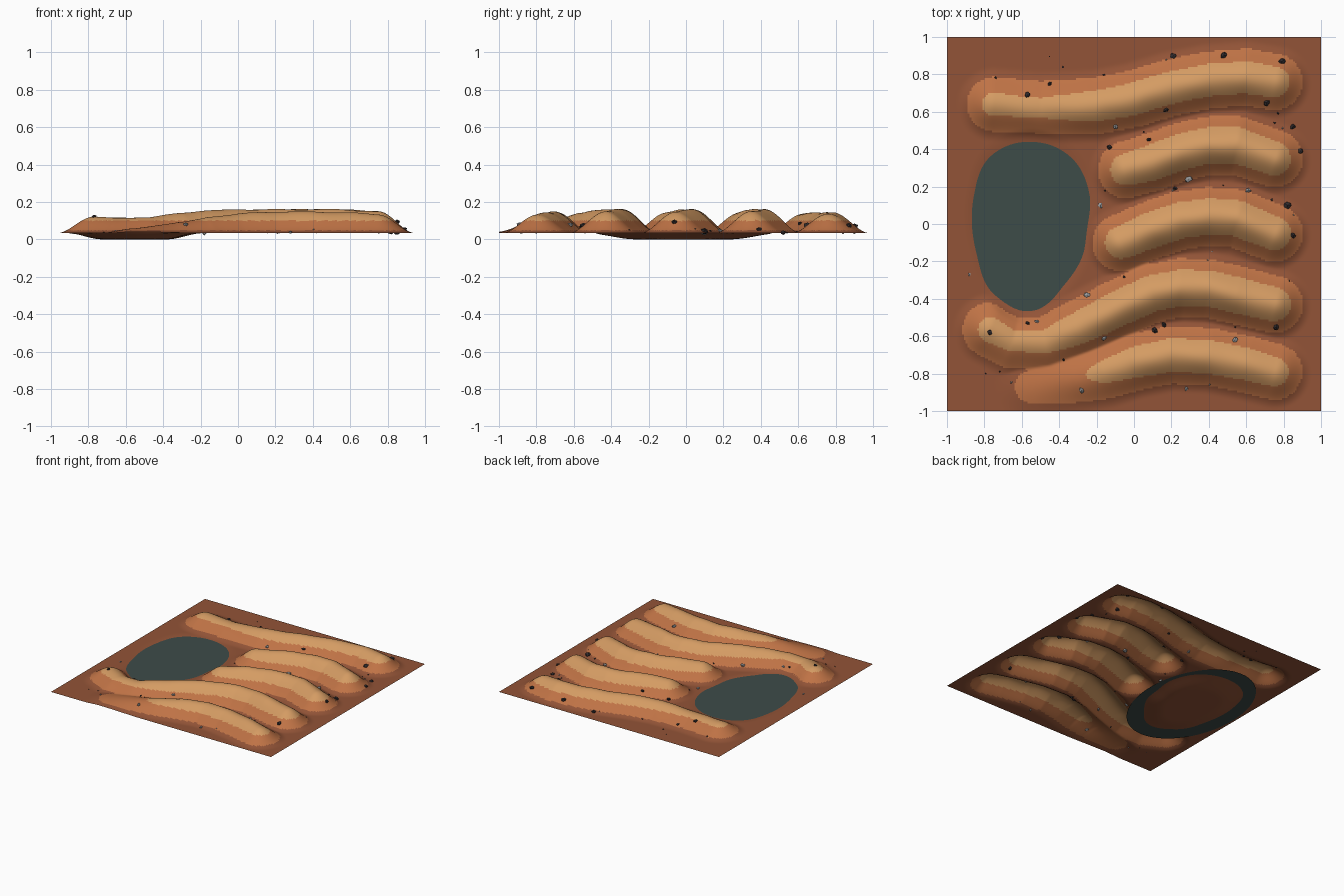
import bpy, bmesh, math, random
from mathutils import Vector, Matrix

cube = bpy.data.objects.get("Cube")
if cube:
    bpy.data.objects.remove(cube, do_unlink=True)
random.seed(4)

GROUND = 0.033       # level of the flat sand
WATER = 0.028        # level of the pond
RADIUS = 0.2         # half width of a dune
POND = Vector((-0.555, -0.015))


def material(name, colour):
    mat = bpy.data.materials.new(name)
    mat.use_nodes = True
    mat.diffuse_color = (*colour, 1)
    mat.node_tree.nodes["Principled BSDF"].inputs["Base Color"].default_value = (*colour, 1)
    return mat


def finish(name, bm, mats, smooth=False):
    mesh = bpy.data.meshes.new(name)
    for f in bm.faces:
        f.smooth = smooth
    bm.to_mesh(mesh)
    bm.free()
    for m in mats:
        mesh.materials.append(m)
    obj = bpy.data.objects.new(name, mesh)
    bpy.context.scene.collection.objects.link(obj)
    return obj


brown = material("brown sand", (0.29, 0.088, 0.038))
orange = material("orange sand", (0.52, 0.17, 0.06))
tan = material("tan sand", (0.66, 0.33, 0.125))
teal = material("pond teal", (0.047, 0.072, 0.066))
dark = material("dark rock", (0.03, 0.024, 0.026))
pale = material("pale rock", (0.33, 0.34, 0.35))

# Dune crests: x, y and height above the sand
crests = [
    [(-.75, .64, .085), (-.5, .62, .08), (-.2, .63, .105), (0, .67, .11), (.2, .73, .11),
     (.4, .77, .11), (.6, .785, .11), (.75, .76, .105)],
    [(-.04, .29, .11), (.1, .33, .125), (.25, .385, .127), (.4, .42, .127),
     (.55, .42, .127), (.75, .35, .115)],
    [(-.07, -.1, .11), (.1, -.03, .125), (.25, .02, .127), (.4, .04, .127),
     (.55, .03, .127), (.75, -.05, .115)],
    [(-.77, -.565, .09), (-.65, -.63, .08), (-.47, -.63, .085), (-.3, -.56, .11), (-.1, -.46, .125),
     (.1, -.37, .127), (.25, -.34, .127), (.4, -.345, .127), (.55, -.38, .127), (.75, -.43, .115)],
    [(-.55, -.87, .025), (-.3, -.82, .06), (-.15, -.79, .085), (0, -.74, .105), (.2, -.70, .115),
     (.4, -.71, .115), (.6, -.75, .11), (.75, -.79, .1)],
]
segments = [(a, b) for path in crests for a, b in zip(path, path[1:])]

# Pond shoreline radius every thirty degrees
shore = [.305, .363, .43, .455, .43, .345, .31, .325, .405, .455, .36, .32]


def smoothstep(v, lo, hi):
    t = min(1, max(0, (v - lo) / (hi - lo)))
    return t * t * (3 - 2 * t)


def shore_radius(angle):
    n = len(shore)
    u = angle / math.tau * n % n
    i, t = int(u), u % 1
    a, b, c, d = (shore[(i + k) % n] for k in (-1, 0, 1, 2))
    return b + t / 2 * (c - a + t * (2 * a - 5 * b + 4 * c - d + t * (3 * (b - c) + d - a)))


def dune_height(x, y):
    best = 0
    for (ax, ay, ah), (bx, by, bh) in segments:
        dx, dy = bx - ax, by - ay
        t = min(1, max(0, ((x - ax) * dx + (y - ay) * dy) / (dx * dx + dy * dy)))
        d = math.hypot(x - ax - t * dx, y - ay - t * dy)
        if d < RADIUS:
            h = (ah + t * (bh - ah)) * math.cos(math.pi * d / RADIUS / 2) ** 2
            best = max(best, h)
    return best * (1 + 0.02 * math.sin(23 * x + 9 * y) * math.cos(17 * y))


def height(x, y):
    px, py = x - POND.x, y - POND.y
    s = math.hypot(px, py) / shore_radius(math.atan2(py, px))
    return GROUND * smoothstep(s, 0.55, 1.15) + dune_height(x, y) * smoothstep(s, 0.95, 1.15)


# Desert sheet with dunes and a sunken basin, coloured by height
bm = bmesh.new()
bmesh.ops.create_grid(bm, x_segments=200, y_segments=200, size=1)
for v in bm.verts:
    v.co.z = height(v.co.x, v.co.y)
for f in bm.faces:
    z = f.calc_center_median().z
    f.material_index = 2 if z > 0.1 else 1 if z > 0.048 else 0
finish("desert_ground", bm, [brown, orange, tan], True)

# Pond: a flat oval whose rim lies under the sand
bm = bmesh.new()
bmesh.ops.create_circle(bm, cap_ends=True, segments=64, radius=1,
                        matrix=Matrix.Translation((-0.58, -0.02, WATER)) @ Matrix.Diagonal((0.4, 0.59, 1, 1)))
finish("pond_water", bm, [teal])


# Rocks: x, y and radius in hundredths
def add_rocks(name, spots, mat):
    bm = bmesh.new()
    for x, y, r in spots:
        x, y, r = x / 100, y / 100, r / 100
        place = Matrix.Translation((x, y, height(x, y) + r * 0.1))
        turn = Matrix.Rotation(random.uniform(0, math.tau), 4, "Z")
        made = bmesh.ops.create_icosphere(bm, subdivisions=1, radius=r)["verts"]
        for v in made:
            v.co *= random.uniform(0.75, 1.1)
            v.co = place @ turn @ Vector((v.co.x * 1.1, v.co.y * 0.85, v.co.z * 0.75))
    finish(name, bm, [mat])


def pebbles(count):
    spots = []
    while len(spots) < count:
        x, y = random.uniform(-90, 90), random.uniform(-90, 90)
        if dune_height(x / 100, y / 100) < 0.03 and (x > -20 or abs(y) > 55):
            spots.append((x, y, random.uniform(0.4, 0.8)))
    return spots


add_rocks("dark_rocks", [
    (21, 90, 2), (48, 90, 2), (79, 87, 2), (71, 65, 2), (85, 52, 1.7), (89, 39, 1.8),
    (82, 10, 2.5), (85, -6, 1.8), (76, -55, 2), (11, -57, 2), (16, -54, 1.5), (17, 61, 1.6),
    (8, 45, 1.5), (-13, 41, 1.6), (-57, 69, 1.8), (-45, 75, 1.3), (-77, -58, 1.6),
    (-57, -53, 1.2), (22, 19, 1.3)] + pebbles(16), dark)
add_rocks("pale_rocks", [
    (29, 24, 2.2), (61, 18, 1.6), (-10, 52, 1.6), (-25, -38, 2), (-16, -61, 1.5), (54, -62, 1.8),
    (-28, -89, 1.7), (-18, 10, 1.7), (-52, -52, 1.3), (28, -88, 1.2), (-88, -27, 1)] + pebbles(8), pale)
